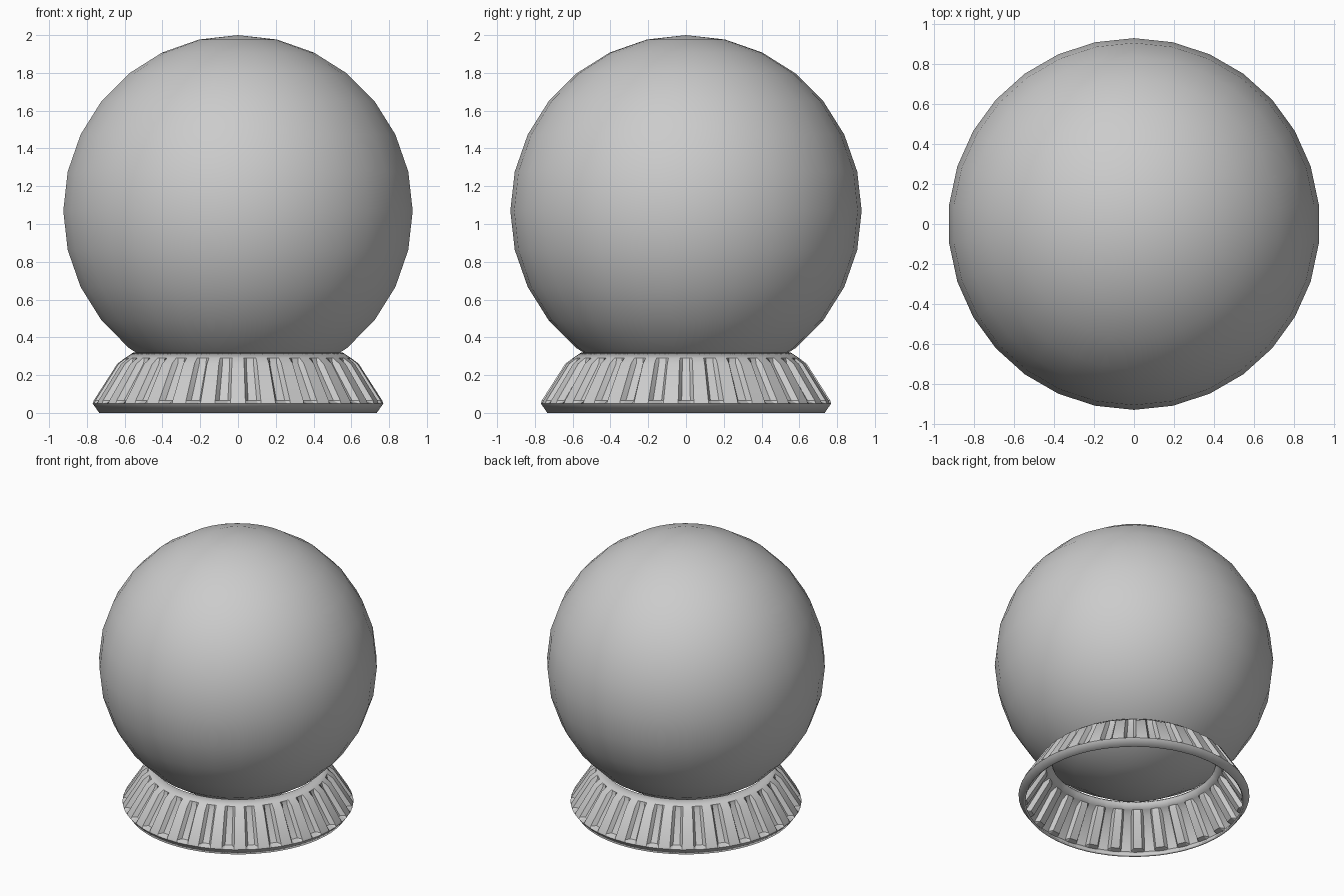
import bpy, bmesh
from math import cos, sin, radians

cube = bpy.data.objects.get("Cube")
if cube:
    bpy.data.objects.remove(cube, do_unlink=True)

SEGMENTS = 30
GROOVE_DEPTH = 0.035


def smooth(obj, angle):
    bpy.ops.object.select_all(action='DESELECT')
    obj.select_set(True)
    bpy.context.view_layer.objects.active = obj
    bpy.ops.object.shade_smooth_by_angle(angle=radians(angle))


# Globe: a plain faceted-outline sphere with smooth shading
bpy.ops.mesh.primitive_uv_sphere_add(segments=SEGMENTS, ring_count=14,
                                     radius=0.93, location=(0, 0, 1.07))
globe = bpy.context.object
globe.name = "globe"
smooth(globe, 40)

# Fluted base: profile rows of radius, height and whether the groove cuts in
profile = [(0.735, 0.0, 0), (0.77, 0.05, 0), (0.765, 0.065, 1),
           (0.64, 0.26, 1), (0.60, 0.29, 0), (0.555, 0.32, 0)]
# Each flute: ridge left, ridge right, groove left, groove right
columns = [(-2.9, 0), (2.9, 0), (4.2, 1), (7.8, 1)]
step = 360 / SEGMENTS

bm = bmesh.new()
rows = []
for radius, height, cut in profile:
    row = []
    for i in range(SEGMENTS):
        for offset, in_groove in columns:
            a = radians(step * (i + 0.5) + offset)
            r = radius - GROOVE_DEPTH * cut * in_groove
            row.append(bm.verts.new((r * cos(a), r * sin(a), height)))
    rows.append(row)
for low, high in zip(rows, rows[1:]):
    for i in range(len(low)):
        j = (i + 1) % len(low)
        bm.faces.new((low[i], low[j], high[j], high[i]))
mesh = bpy.data.meshes.new("fluted_base")
bm.to_mesh(mesh)
bm.free()
base = bpy.data.objects.new("fluted_base", mesh)
bpy.context.collection.objects.link(base)

# Thin wall, open underneath
wall = base.modifiers.new("wall", 'SOLIDIFY')
wall.thickness = 0.015
wall.offset = -1
smooth(base, 25)
